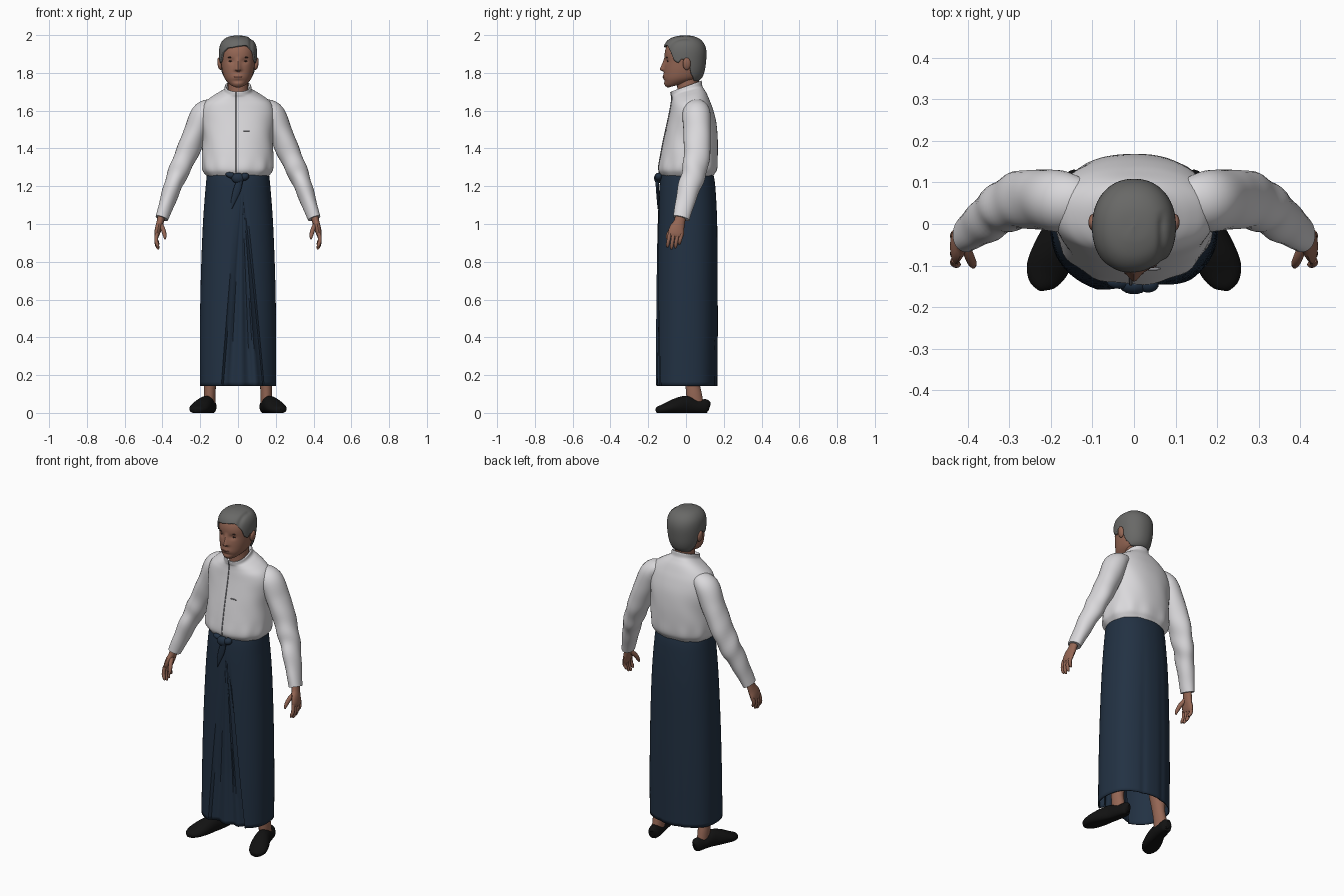
import bpy, bmesh, math
from mathutils import Vector, Matrix

if "Cube" in bpy.data.objects:
    bpy.data.objects.remove(bpy.data.objects["Cube"])


def material(name, r, g, b):
    m = bpy.data.materials.new(name)
    m.diffuse_color = (r, g, b, 1)
    m.use_nodes = True
    m.node_tree.nodes["Principled BSDF"].inputs["Base Color"].default_value = m.diffuse_color
    return m


SKIN = material("skin", 0.30, 0.135, 0.09)
LIP = material("lip", 0.20, 0.075, 0.055)
HAIR = material("grey hair", 0.14, 0.14, 0.135)
SHIRT = material("white shirt", 0.70, 0.69, 0.71)
SEAM = material("shirt seam", 0.25, 0.25, 0.27)
CLOTH = material("navy cloth", 0.016, 0.031, 0.056)
SHOE = material("black shoe", 0.006, 0.006, 0.006)
EYE = material("dark eye", 0.05, 0.025, 0.02)


def finish(name, bm, mat):
    bmesh.ops.recalc_face_normals(bm, faces=bm.faces[:])
    me = bpy.data.meshes.new(name)
    bm.to_mesh(me)
    bm.free()
    me.materials.append(mat)
    ob = bpy.data.objects.new(name, me)
    bpy.context.collection.objects.link(ob)
    return ob


def grid(name, rows, mat, caps=(True, True)):
    """Skin a list of closed rings."""
    bm = bmesh.new()
    rings = [[bm.verts.new(p) for p in row] for row in rows]
    n = len(rows[0])
    for a, b in zip(rings, rings[1:]):
        for i in range(n):
            j = (i + 1) % n
            bm.faces.new((a[i], a[j], b[j], b[i]))
    for ring, cap in ((rings[0], caps[0]), (rings[-1], caps[1])):
        if cap:
            bm.faces.new(ring)
    return finish(name, bm, mat)


def spline(keys, t):
    """Smooth curve through the keys, t from 0 to 1."""
    n = len(keys) - 1
    i = min(int(t * n), n - 1)
    f = t * n - i
    k = [keys[max(0, min(n, i + j))] for j in (-1, 0, 1, 2)]
    return [b + 0.5 * f * (c - a + f * (2*a - 5*b + 4*c - d + f * (3*(b - c) + d - a)))
            for a, b, c, d in zip(*k)]


def ring_point(key, a, p):
    """Point on a tilted oval ring; angle 0 is the front."""
    zf, zb, yf, yb, hw = key
    s, c = math.sin(a), math.cos(a)
    s = math.copysign(abs(s) ** p, s)
    c = math.copysign(abs(c) ** p, c)
    w = (1 - c) / 2
    return Vector((hw * s, yf + (yb - yf) * w, zf + (zb - zf) * w))


def tube(name, keys, mat, side=1, rows=14, segs=16, ripple=None, floor=False):
    """Tube through keys (x, y, z, side radius, other radius)."""
    out = []
    for r in range(rows + 1):
        t = r / rows
        x, y, z, ru, rv = spline(keys, t)
        d = Vector(spline(keys, min(1, t + .01))[:3]) - Vector(spline(keys, max(0, t - .01))[:3])
        d.normalize()
        u = Vector((1, 0, 0))
        u = (u - d * d.dot(u)).normalized()
        v = d.cross(u)
        ring = []
        for i in range(segs):
            a = math.tau * i / segs
            k = 1 + (ripple(t, a) if ripple else 0)
            q = Vector((x, y, z)) + (u * math.cos(a) * ru + v * math.sin(a) * rv) * k
            ring.append((q.x * side, q.y, max(q.z, 0) if floor else q.z))
        out.append(ring)
    return grid(name, out, mat)


def blob(name, loc, size, mat, tilt=0):
    bm = bmesh.new()
    m = Matrix.Translation(loc) @ Matrix.Rotation(tilt, 4, 'Y') @ Matrix.Diagonal((*size, 1))
    bmesh.ops.create_uvsphere(bm, u_segments=20, v_segments=12, radius=1, matrix=m)
    return finish(name, bm, mat)


def bell(x, w):
    return math.exp(-(x / w) ** 2)


def clamp(x):
    return max(0.0, min(1.0, x))


def angles(n):
    return [math.tau * i / n - math.pi for i in range(n)]


# Shirt body with standing collar: keys are (front z, back z, front y, back y, half width)
TORSO = [(1.24, 1.24, -.115, .135, .150), (1.265, 1.265, -.135, .15, .174),
         (1.295, 1.295, -.145, .164, .188), (1.36, 1.36, -.135, .168, .189),
         (1.45, 1.45, -.118, .168, .186), (1.53, 1.54, -.10, .16, .192),
         (1.59, 1.61, -.087, .142, .192), (1.63, 1.655, -.08, .125, .175),
         (1.655, 1.69, -.076, .11, .138), (1.672, 1.715, -.075, .095, .100),
         (1.682, 1.732, -.078, .086, .075), (1.70, 1.757, -.08, .083, .069),
         (1.697, 1.752, -.07, .074, .059), (1.67, 1.72, -.065, .068, .055)]
rows = []
for r in range(61):
    key = spline(TORSO, r / 60)
    row = []
    for a in angles(64):
        p = ring_point(key, a, .88)
        f = 1 + .018 * math.sin(11 * a) * bell(p.z - 1.295, .05)
        f += .012 * math.sin(a) * math.sin(6 * a + 28 * p.z) * bell(p.z - 1.45, .14)
        row.append((p.x * f, p.y * f, p.z))
    rows.append(row)
grid("shirt_body", rows, SHIRT)

# Front seam and buttons
seam = [spline(TORSO, .1 + .74 * i / 12) for i in range(13)]
tube("shirt_front_seam", [(-.008, k[2] - .0005, k[0], .004, .003) for k in seam], SEAM, rows=36, segs=8)
blob("pocket_seam", (.045, -.108, 1.493), (.02, .004, .003), SEAM)

# Wrapped skirt: the front gap is a recessed wedge of pleats between two panels
SKIRT = [(1.275, 1.275, -.128, .142, .163), (1.20, 1.20, -.14, .155, .171),
         (1.0, 1.0, -.15, .165, .186), (.7, .7, -.158, .167, .198),
         (.4, .4, -.165, .167, .203), (.143, .143, -.17, .165, .203)]
rows = []
GAP = .45
for r in range(37):
    key = spline(SKIRT, r / 36)
    z, hw = key[0], key[4]
    s = max(0.0, 1.17 - z)
    left = math.asin((.012 - .08 * s) / hw)
    right = math.asin((.022 + .10 * s) / hw)
    row = []
    for u in angles(112):
        inside = abs(u) < GAP
        if inside:
            a = left + (right - left) * (u + GAP) / (2 * GAP)
        elif u < 0:
            a = -math.pi + (u + math.pi) * (left + math.pi) / (math.pi - GAP)
        else:
            a = right + (u - GAP) * (math.pi - right) / (math.pi - GAP)
        p = ring_point(key, a, .9)
        f = 1 + .010 * clamp(s) * math.sin(6 * a + 1) * clamp(abs(a) - .7)
        # a single long fold down the back
        f -= .03 * bell(abs(a) - 2.85, .08) * clamp(1.25 - z)
        y = p.y * f
        if inside:
            y += clamp(s * 1.4) * (.026 + .010 * math.sin(u * 18))
        row.append((p.x * f, y, z))
    rows.append(row)
skirt = grid("wrapped_skirt", rows, CLOTH, (True, False))
mod = skirt.modifiers.new("thickness", 'SOLIDIFY')
mod.thickness = .006

# Waist knot with a hanging tail
blob("knot_centre", (0, -.147, 1.243), (.035, .022, .028), CLOTH)
blob("knot_left_fold", (-.035, -.138, 1.257), (.032, .018, .016), CLOTH, .25)
blob("knot_right_fold", (.034, -.145, 1.25), (.026, .02, .02), CLOTH, -.3)
tube("knot_tail", [(.01, -.152, 1.23, .016, .01), (-.005, -.151, 1.18, .02, .008),
                   (-.025, -.148, 1.12, .012, .006), (-.035, -.147, 1.08, .003, .003)], CLOTH)

# Head and face: same key layout as the shirt
HEAD = [(1.722, 1.745, -.095, -.01, .022), (1.732, 1.755, -.108, .03, .046),
        (1.765, 1.775, -.117, .07, .070), (1.81, 1.81, -.117, .088, .083),
        (1.86, 1.86, -.113, .096, .090), (1.91, 1.91, -.112, .098, .092),
        (1.945, 1.945, -.10, .088, .085), (1.97, 1.97, -.077, .066, .066),
        (1.983, 1.983, -.043, .036, .038), (1.987, 1.987, -.006, .004, .003)]
rows = []
for r in range(73):
    key = spline(HEAD, r / 72)
    row = []
    for a in angles(96):
        p = ring_point(key, a, .93)
        if abs(a) < 1.4:
            t = clamp((1.885 - p.z) / .065)
            nose = .022 * t * clamp((p.z - 1.806) / .01) * bell(p.x, .009 + .008 * t)
            socket = .008 * bell(abs(p.x) - .036, .018) * bell(p.z - 1.863, .013)
            mouth = .005 * bell(p.x, .03) * bell(p.z - 1.778, .014)
            chin = .004 * bell(p.x, .025) * bell(p.z - 1.742, .012)
            groove = .004 * bell(p.x, .03) * bell(p.z - 1.757, .008)
            p.y += socket + groove - nose - mouth - chin
        row.append(p)
    rows.append(row)
grid("head", rows, SKIN)
tube("neck", [(0, .012, 1.64, .055, .06), (0, .012, 1.71, .054, .058),
              (0, .008, 1.80, .056, .058)], SKIN, segs=24)
blob("mouth", (0, -.1185, 1.778), (.023, .006, .0045), LIP)

# Hair: starts at a hairline height that depends on the angle, closes at the crown
LINE = [(0, 1.932), (.6, 1.925), (.9, 1.905), (1.1, 1.865), (1.3, 1.853), (1.45, 1.872),
        (1.7, 1.865), (1.95, 1.80), (2.3, 1.768), (3.2, 1.762)]


def hairline(a):
    b = abs(a)
    for (a0, z0), (a1, z1) in zip(LINE, LINE[1:]):
        if b <= a1:
            return z0 + (z1 - z0) * (b - a0) / (a1 - a0) + .012 * bell(a - .45, .35)


starts = []
for a in angles(96):
    h = hairline(a)
    starts.append(next(i / 400 for i in range(401)
                       if ring_point(spline(HEAD, i / 400), a, .93).z >= h))
rows = []
mid = Vector((0, -.01, 1.87))
for r in range(29):
    row = []
    for a, u0 in zip(angles(96), starts):
        p = ring_point(spline(HEAD, u0 + (1 - u0) * r / 28), a, .93)
        f = 1.095 - .045 * bell(p.x - .062, .008) * clamp((.03 - p.y) / .03)
        f += .035 * bell(a + .25, .7) * bell(p.z - 1.95, .03)
        row.append(mid + (p - mid) * f)
    rows.append(row)
hair = grid("hair", rows, HAIR, (False, True))
mod = hair.modifiers.new("thickness", 'SOLIDIFY')
mod.thickness = .012


def sleeve_folds(t, a):
    return .05 * math.sin(34 * t + 2 * math.sin(a)) * bell(t - .62, .2) \
        + .025 * math.sin(3 * a + 12 * t) * clamp(t * 3)


# Paired parts
for s, n in ((1, "left"), (-1, "right")):
    tube(n + "_sleeve", [(.12, .05, 1.61, .05, .06), (.18, .055, 1.585, .064, .074),
                         (.223, .06, 1.49, .063, .072), (.265, .058, 1.39, .061, .070),
                         (.308, .046, 1.29, .055, .066), (.345, .02, 1.20, .048, .060),
                         (.38, -.008, 1.10, .040, .050), (.404, -.026, 1.03, .034, .044)],
         SHIRT, s, 44, 28, sleeve_folds)
    tube(n + "_palm", [(.402, -.025, 1.06, .021, .027), (.412, -.035, 1.01, .019, .03),
                       (.422, -.048, .975, .018, .04), (.429, -.054, .945, .014, .042),
                       (.43, -.057, .93, .008, .034)], SKIN, s)
    for i, length in enumerate((.066, .076, .070, .052)):
        y = -.086 + .021 * i
        tip = .942 - length
        tube(f"{n}_finger_{i + 1}", [(.43, y, .95, .010, .010), (.433, y - .007, .942 - length * .45, .010, .010),
                                     (.426, y - .011, tip + .012, .009, .009),
                                     (.42, y - .012, tip, .004, .004)], SKIN, s, 8, 10)
    tube(n + "_thumb", [(.41, -.045, 1.0, .012, .014), (.396, -.078, .97, .012, .013),
                        (.388, -.096, .94, .010, .010), (.386, -.103, .92, .004, .004)], SKIN, s, 8, 10)
    tube(n + "_leg", [(.15, .05, .04, .03, .045), (.15, .042, .10, .031, .042),
                      (.147, .035, .16, .033, .04), (.135, .03, .33, .05, .055),
                      (.12, .02, .6, .058, .06)], SKIN, s, 14, 18)
    tube(n + "_shoe", [(.139, .122, .03, .010, .020), (.143, .108, .033, .029, .039),
                       (.152, .06, .032, .037, .038), (.168, .0, .040, .042, .050),
                       (.190, -.06, .032, .051, .042), (.210, -.11, .021, .050, .029),
                       (.222, -.145, .015, .032, .020), (.226, -.159, .012, .006, .010)],
         SHOE, s, 28, 24, None, True)
    blob(n + "_ear", (.097 * s, .004, 1.848), (.012, .021, .033), SKIN, .15 * s)
    blob(n + "_eye", (.036 * s, -.0945, 1.862), (.014, .006, .0042), EYE)
    blob(n + "_brow", (.037 * s, -.1005, 1.883), (.018, .006, .0035), EYE, .1 * s)

# Smooth shading with crisp folds
for ob in bpy.context.collection.objects:
    ob.select_set(True)
    bpy.context.view_layer.objects.active = ob
bpy.ops.object.shade_smooth_by_angle(angle=math.radians(40))
